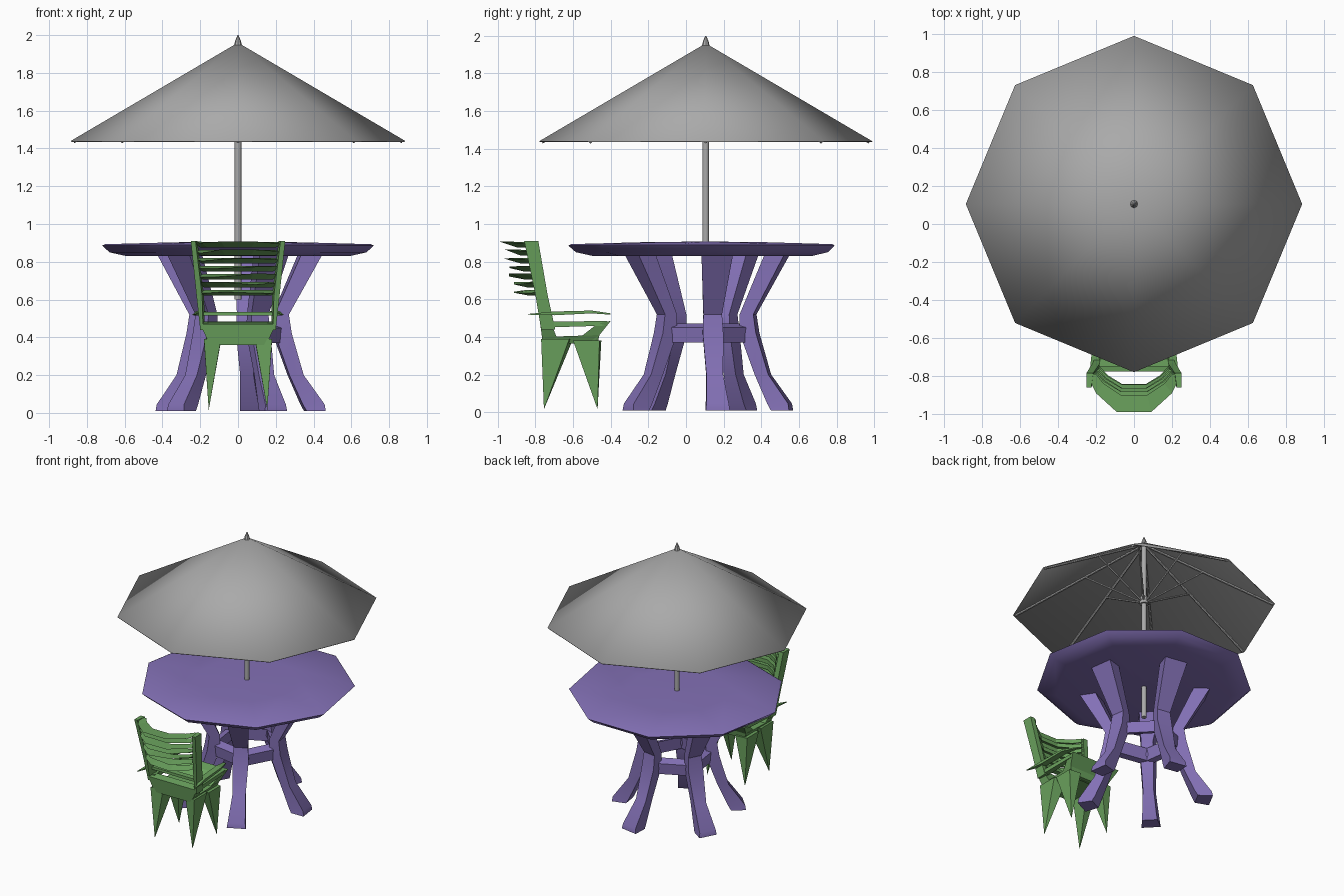
import bpy, bmesh, random
from math import sin, cos, radians, pi
from mathutils import Vector, Matrix

random.seed(4)
cube = bpy.data.objects.get("Cube")
if cube:
    bpy.data.objects.remove(cube)

CENTRE = Vector((0, 0.105, 0))   # axis shared by table and parasol


def material(name, rgb):
    m = bpy.data.materials.new(name)
    m.use_nodes = True
    m.diffuse_color = (*rgb, 1)
    m.node_tree.nodes["Principled BSDF"].inputs["Base Color"].default_value = (*rgb, 1)
    return m


GREY = material("parasol grey", (0.40, 0.40, 0.40))
PURPLE = material("table purple", (0.23, 0.165, 0.47))
GREEN = material("chair green", (0.145, 0.36, 0.11))


def finish(name, bm, mat, smooth=0):
    bmesh.ops.recalc_face_normals(bm, faces=bm.faces)
    mesh = bpy.data.meshes.new(name)
    bm.to_mesh(mesh)
    bm.free()
    mesh.materials.append(mat)
    ob = bpy.data.objects.new(name, mesh)
    bpy.context.collection.objects.link(ob)
    if smooth:
        bpy.ops.object.select_all(action='DESELECT')
        ob.select_set(True)
        bpy.context.view_layer.objects.active = ob
        bpy.ops.object.shade_smooth_by_angle(angle=radians(smooth))
    return ob


def loft(bm, sections, caps=True, ring=False):
    """Skin a run of closed cross-sections that have equal point counts."""
    loops = [[bm.verts.new(p) for p in s] for s in sections]
    pairs = list(zip(loops, loops[1:]))
    if ring:
        pairs.append((loops[-1], loops[0]))
    for a, b in pairs:
        for i in range(len(a)):
            j = (i + 1) % len(a)
            bm.faces.new((a[i], a[j], b[j], b[i]))
    if caps and not ring:
        bm.faces.new(loops[0])
        bm.faces.new(loops[-1])


def polar(r, deg, z):
    return CENTRE + Vector((r * cos(radians(deg)), r * sin(radians(deg)), z))


def polygon(r, z, sides, start=0):
    return [polar(r, start + 360 * i / sides, z) for i in range(sides)]


def spike(bm, base, tip):
    ring = [bm.verts.new(p) for p in base]
    top = bm.verts.new(tip)
    bm.faces.new(ring)
    for i in range(len(ring)):
        bm.faces.new((ring[i], ring[(i + 1) % len(ring)], top))


def rod(bm, a, b, r, sides=6):
    d = b - a
    turn = d.to_track_quat('Z', 'Y').to_matrix().to_4x4()
    bmesh.ops.create_cone(bm, cap_ends=True, segments=sides, radius1=r, radius2=r, depth=d.length,
                          matrix=Matrix.Translation((a + b) / 2) @ turn)


# Parasol canopy, an open eight-sided cone
bm = bmesh.new()
rim = [bm.verts.new(p) for p in polygon(0.885, 1.44, 8)]
apex = bm.verts.new(polar(0, 0, 1.96))
for i in range(8):
    bm.faces.new((rim[i], rim[(i + 1) % 8], apex))
canopy = finish("parasol_canopy", bm, GREY, 30)
shell = canopy.modifiers.new("cloth", 'SOLIDIFY')
shell.thickness = 0.006

# Finial
bm = bmesh.new()
loft(bm, [polygon(r, z, 8) for r, z in ((0.022, 1.94), (0.015, 1.97), (0.003, 2.0))])
finish("parasol_finial", bm, GREY, 30)

# Pole with its hub
bm = bmesh.new()
loft(bm, [polygon(0.018, z, 10) for z in (0.6, 1.95)])
loft(bm, [polygon(0.03, z, 10) for z in (1.48, 1.53)])
finish("parasol_pole", bm, GREY, 40)

# Ribs under each crease, and struts from the hub
bm = bmesh.new()
for k in range(8):
    a = 45 * k
    rod(bm, polar(0.02, a, 1.93), polar(0.87, a, 1.435), 0.008)
    rod(bm, polar(0.02, a, 1.5), polar(0.4, a, 1.71), 0.007)
finish("parasol_ribs", bm, GREY)

# Table top, nine-sided with a bevelled underside
bm = bmesh.new()
profile = ((0.03, 0.835), (0.6, 0.83), (0.69, 0.85), (0.73, 0.885), (0.715, 0.893), (0.35, 0.903), (0.02, 0.907))
loft(bm, [polygon(r, z, 9, 30) for r, z in profile])
finish("table_top", bm, PURPLE, 30)

# Five waisted legs: height, inner radius, outer radius, half width
LEG = ((0.01, 0.36, 0.46, 0.065), (0.045, 0.34, 0.455, 0.06), (0.2, 0.27, 0.345, 0.045),
       (0.42, 0.19, 0.28, 0.055), (0.52, 0.19, 0.265, 0.05), (0.84, 0.33, 0.44, 0.085))
leg_angles = [8 + 72 * k for k in range(5)]
for k, a in enumerate(leg_angles):
    out = Vector((cos(radians(a)), sin(radians(a)), 0))
    side = Vector((-out.y, out.x, 0))
    bm = bmesh.new()
    loft(bm, [[CENTRE + out * r + side * w + Vector((0, 0, z))
               for r, w in ((ri, -h * 0.8), (ro, -h), (ro, h), (ri, h * 0.8))]
              for z, ri, ro, h in LEG])
    finish(f"table_leg_{k + 1}", bm, PURPLE, 30)

# Brace ring joining the legs
bm = bmesh.new()
loft(bm, [[polar(r, a, z) for r, z in ((0.2, 0.38), (0.25, 0.37), (0.26, 0.45), (0.19, 0.47))]
          for a in leg_angles], ring=True)
finish("table_brace", bm, PURPLE)

# Chair legs, four tapering spikes
for name, tip_y, base_z, ys in (("back", -0.755, 0.39, (-0.77, -0.75, -0.6, -0.62)),
                                ("front", -0.47, 0.38, (-0.6, -0.58, -0.45, -0.46))):
    for label, s in (("left", 1), ("right", -1)):
        bm = bmesh.new()
        base = [(s * x, y, base_z) for x, y in zip((0.18, 0.09, 0.09, 0.18), ys)]
        spike(bm, base, (s * 0.155, tip_y, 0.015))
        finish(f"chair_{name}_{label}_leg", bm, GREEN)


def cross_bar(bm, profile):
    """Bar across the chair from points of (half width, y, z)."""
    loft(bm, [[(s * x, y, z) for x, y, z in profile] for s in (-1, 1)])


# Seat pan with raised front lip and rear apron
bm = bmesh.new()
cross_bar(bm, ((0.15, -0.75, 0.365), (0.15, -0.47, 0.365), (0.17, -0.46, 0.41), (0.17, -0.75, 0.4)))
cross_bar(bm, ((0.15, -0.5, 0.36), (0.2, -0.4, 0.485), (0.19, -0.47, 0.47), (0.16, -0.56, 0.4)))
cross_bar(bm, ((0.15, -0.76, 0.36), (0.2, -0.775, 0.47), (0.2, -0.72, 0.48), (0.16, -0.68, 0.38)))
finish("chair_seat", bm, GREEN)

# Side rails and arm rests, with a thin bar behind the sitter
bm = bmesh.new()
for s in (-1, 1):
    for sections in (((-0.75, 0.16, 0.2, 0.45, 0.48), (-0.42, 0.16, 0.19, 0.46, 0.485)),
                     ((-0.84, 0.235, 0.24, 0.518, 0.522), (-0.7, 0.18, 0.225, 0.515, 0.535),
                      (-0.5, 0.17, 0.215, 0.525, 0.54), (-0.4, 0.16, 0.18, 0.518, 0.525))):
        loft(bm, [[(s * x0, y, z0), (s * x1, y, z0), (s * x1, y, z1), (s * x0, y, z1)]
                  for y, x0, x1, z0, z1 in sections])
cross_bar(bm, ((0.19, -0.75, 0.515), (0.19, -0.71, 0.515), (0.19, -0.71, 0.535), (0.19, -0.75, 0.535)))
finish("chair_arms", bm, GREEN)

# Back posts
POST = ((0.44, 0.175, 0.2, -0.77, -0.695), (0.62, 0.18, 0.22, -0.8, -0.735), (0.91, 0.215, 0.25, -0.86, -0.785))
for label, s in (("left", 1), ("right", -1)):
    bm = bmesh.new()
    loft(bm, [[(s * x0, y1, z), (s * (x0 + 0.01), y0, z), (s * x1, y0, z), (s * x1, y1, z)]
              for z, x0, x1, y0, y1 in POST])
    finish(f"chair_{label}_post", bm, GREEN)

# Bowed wedge slats: (outer x, outer depth, inner x, inner depth)
ARC = ((0.25, 0.0, 0.2, 0.0), (0.2, 0.1, 0.16, 0.05), (0.09, 0.2, 0.07, 0.11))
for k in range(7):
    t = k / 6
    z, hinge = 0.635 + 0.255 * t, -0.755 - 0.035 * t
    depth, width = 0.8 + 0.2 * t, 0.87 + 0.13 * t
    if k % 2:
        depth *= 0.92
    points = [(-1, p) for p in ARC] + [(1, p) for p in reversed(ARC)]
    sections = []
    for s, (xo, do, xi, di) in points:
        tilt = random.uniform(-0.012, 0.012)
        sections.append([(s * xo * width, hinge - do * depth, z + tilt + 0.008),
                         (s * xi * width, hinge - di * depth, z + 0.015),
                         (s * xi * width, hinge - di * depth, z - 0.014)])
    bm = bmesh.new()
    loft(bm, sections)
    finish(f"chair_back_slat_{k + 1}", bm, GREEN)
